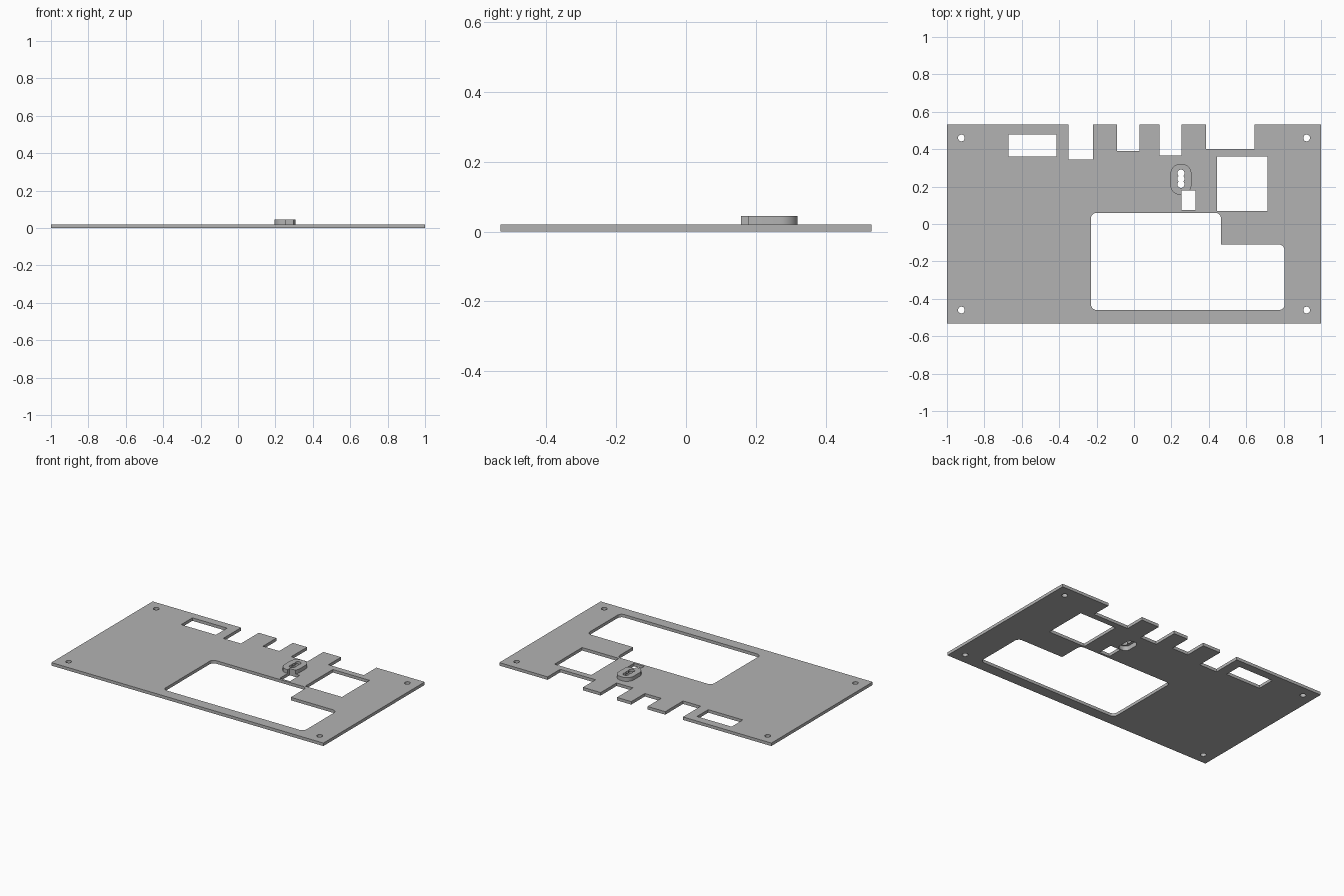
import bpy, bmesh
from math import sin, cos, pi, tau, asin
from mathutils import Vector

if "Cube" in bpy.data.objects:
    bpy.data.objects.remove(bpy.data.objects["Cube"], do_unlink=True)

grey = bpy.data.materials.new("plain_grey")
grey.use_nodes = True
grey.diffuse_color = (0.45, 0.45, 0.45, 1)
grey.node_tree.nodes["Principled BSDF"].inputs["Base Color"].default_value = grey.diffuse_color


def arc(x, y, r, start, end, steps):
    angles = [start + (end - start) * i / steps for i in range(steps + 1)]
    return [(x + r * cos(a), y + r * sin(a)) for a in angles]


def circle(x, y, r):
    return arc(x, y, r, 0, tau, 32)[:-1]


def rounded(corners, steps=10):
    """Outline from (x, y, radius); rounded corners are right angles."""
    out = []
    for i, (x, y, r) in enumerate(corners):
        p = Vector((x, y))
        if not r:
            out.append((x, y))
            continue
        u = (Vector(corners[i - 1][:2]) - p).normalized()
        v = (Vector(corners[(i + 1) % len(corners)][:2]) - p).normalized()
        centre = p + (u + v) * r
        for s in range(steps + 1):
            a = s / steps * pi / 2
            out.append(tuple(centre - (v * cos(a) + u * sin(a)) * r))
    return out


def rect(x0, x1, y0, y1, r=0):
    return rounded([(x0, y0, r), (x1, y0, r), (x1, y1, r), (x0, y1, r)])


def slab(name, loops, z0, z1):
    """Solid from an outer outline and its holes, between two heights."""
    curve = bpy.data.curves.new(name, 'CURVE')
    curve.dimensions = '2D'
    curve.fill_mode = 'BOTH'
    curve.extrude = (z1 - z0) / 2
    for loop in loops:
        spline = curve.splines.new('POLY')
        spline.points.add(len(loop) - 1)
        for point, (x, y) in zip(spline.points, loop):
            point.co = (x, y, 0, 1)
        spline.use_cyclic_u = True
    helper = bpy.data.objects.new(name + "_outline", curve)
    bpy.context.collection.objects.link(helper)
    deps = bpy.context.evaluated_depsgraph_get()
    mesh = bpy.data.meshes.new_from_object(helper.evaluated_get(deps))
    bpy.data.objects.remove(helper, do_unlink=True)
    bm = bmesh.new()
    bm.from_mesh(mesh)
    bmesh.ops.remove_doubles(bm, verts=bm.verts, dist=0.00001)
    bmesh.ops.translate(bm, verts=bm.verts, vec=(0, 0, (z0 + z1) / 2))
    bmesh.ops.recalc_face_normals(bm, faces=bm.faces)
    bm.to_mesh(mesh)
    bm.free()
    mesh.materials.clear()
    mesh.materials.append(grey)
    obj = bpy.data.objects.new(name, mesh)
    bpy.context.collection.objects.link(obj)
    bpy.ops.object.select_all(action='DESELECT')
    obj.select_set(True)
    bpy.context.view_layer.objects.active = obj
    bpy.ops.object.shade_smooth_by_angle(angle=pi / 6)
    return obj


# Panel outline with notches along the back edge
W, D, T = 1.0, 0.532, 0.02
notches = [(-0.35, -0.22, 0.345), (-0.09, 0.03, 0.39),
           (0.135, 0.255, 0.365), (0.385, 0.645, 0.4)]
outline = [(W, -D), (-W, -D), (-W, D)]
for x0, x1, y in notches:
    outline += [(x0, D), (x0, y), (x1, y), (x1, D)]
outline.append((W, D))

# Large stepped opening
window = rounded([(-0.23, -0.46, 0.03), (0.805, -0.46, 0.03), (0.805, -0.11, 0.03),
                  (0.465, -0.11, 0), (0.465, 0.06, 0.03), (-0.23, 0.06, 0.03)])

# Hollow under the boss, open at the bottom
pocket = rect(0.215, 0.287, 0.183, 0.302, 0.032)

openings = [window, pocket,
            rect(-0.67, -0.415, 0.36, 0.478),
            rect(0.445, 0.715, 0.07, 0.36),
            rect(0.255, 0.33, 0.075, 0.178)]
openings += [circle(sx * 0.923, sy * 0.46, 0.018) for sx in (-1, 1) for sy in (-1, 1)]
slab("panel", [outline] + openings, 0, T)

# Raised boss, its corner cut away by the small opening
boss = rounded([(0.195, 0.157, 0.05), (0.255, 0.157, 0), (0.255, 0.178, 0),
                (0.298, 0.178, 0), (0.305, 0.195, 0), (0.307, 0.207, 0),
                (0.307, 0.32, 0.05), (0.195, 0.32, 0.05)])

# Three overlapping round holes joined into one scalloped slot
x, y, r, gap = 0.251, 0.242, 0.019, 0.03
a = asin(gap / 2 / r)
slot = (arc(x, y - gap, r, pi - a, tau + a, 24) + arc(x, y, r, -a, a, 8)[1:]
        + arc(x, y + gap, r, -a, pi + a, 24)[1:] + arc(x, y, r, pi - a, pi + a, 8)[1:-1])

slab("boss_wall", [boss, pocket], T, 0.03)
slab("boss_cap", [boss, slot], 0.03, 0.045)
